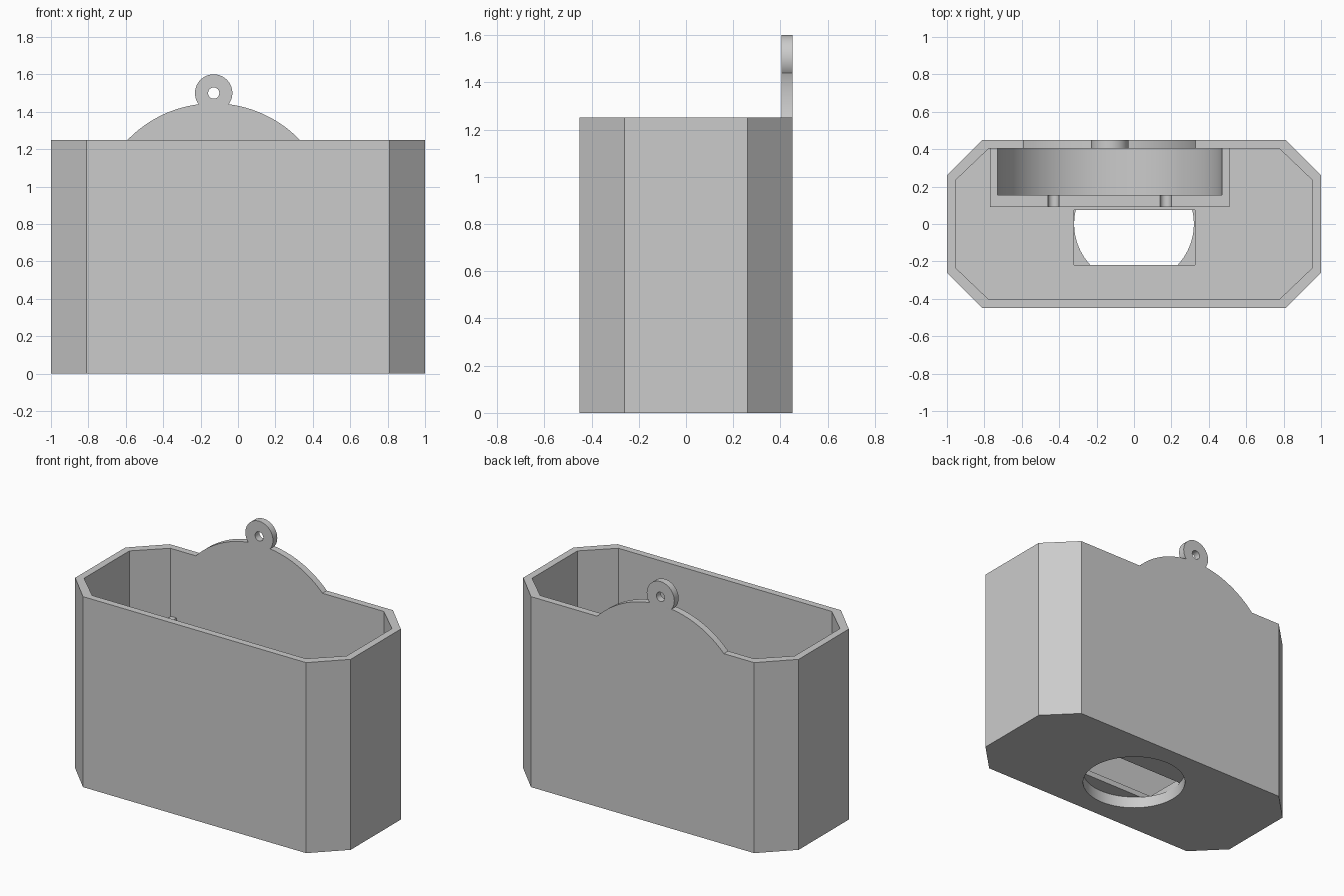
import bpy, bmesh
from math import cos, sin, pi, asin

if "Cube" in bpy.data.objects:
    bpy.data.objects.remove(bpy.data.objects["Cube"])

GREY = (0.6, 0.6, 0.6, 1)
mat = bpy.data.materials.new("plain grey")
mat.use_nodes = True
mat.diffuse_color = GREY
mat.node_tree.nodes["Principled BSDF"].inputs["Base Color"].default_value = GREY

CX, CZ = -0.13, 0.805        # axis of the round pocket and its back disc
TOP, FLOOR, LEDGE = 1.25, 0.115, 0.075
BACK, INNER_BACK = 0.45, 0.405


def prism(name, outline, low, high, axis="z"):
    """Extrude a flat outline along z (x, y points) or along y (x, z points)."""
    bm = bmesh.new()
    place = (lambda a, b, d: (a, b, d)) if axis == "z" else (lambda a, b, d: (a, d, b))
    rings = [[bm.verts.new(place(a, b, d)) for a, b in outline] for d in (low, high)]
    n = len(outline)
    for ring in rings:
        bm.faces.new(ring)
    for i in range(n):
        j = (i + 1) % n
        bm.faces.new((rings[0][i], rings[0][j], rings[1][j], rings[1][i]))
    bmesh.ops.recalc_face_normals(bm, faces=bm.faces)
    mesh = bpy.data.meshes.new(name)
    bm.to_mesh(mesh)
    bm.free()
    mesh.materials.append(mat)
    obj = bpy.data.objects.new(name, mesh)
    bpy.context.collection.objects.link(obj)
    return obj


def rect(x0, x1, y0, y1):
    return [(x0, y0), (x1, y0), (x1, y1), (x0, y1)]


def arc(cx, cy, r, start=0, end=2 * pi, n=96):
    full = end - start > 6.28
    steps = n if full else n - 1
    return [(cx + r * cos(start + (end - start) * i / steps),
             cy + r * sin(start + (end - start) * i / steps)) for i in range(n)]


def octagon(x, y, flat_x, flat_y):
    quarter = [(x, flat_y), (flat_x, y)]
    half = quarter + [(-a, b) for a, b in reversed(quarter)]
    return half + [(-a, -b) for a, b in half]


def combine(target, tool, operation):
    mod = target.modifiers.new(operation, "BOOLEAN")
    mod.operation, mod.solver, mod.object = operation, "EXACT", tool
    bpy.context.view_layer.objects.active = target
    bpy.ops.object.modifier_apply(modifier=mod.name)
    bpy.data.objects.remove(tool)


# Open box with cut corners
box = prism("box", octagon(1, BACK, 0.81, 0.26), 0, TOP)
combine(box, prism("hollow", octagon(0.953, INNER_BACK, 0.775, 0.235), FLOOR, 2), "DIFFERENCE")

# Round opening below, rectangular opening above it
combine(box, prism("round_opening", arc(0, 0, 0.32), -0.1, LEDGE + 0.003), "DIFFERENCE")
combine(box, prism("square_opening", rect(-0.32, 0.325, -0.22, 0.075), LEDGE, 0.3), "DIFFERENCE")

# Arched hanger with an eyelet on the back wall
R = 0.64
a0 = asin((TOP - 0.05 - CZ) / R)
combine(box, prism("arch", arc(CX, CZ, R, a0, pi - a0), INNER_BACK, BACK, "y"), "UNION")
combine(box, prism("eyelet", arc(CX, 1.5, 0.1, n=64), INNER_BACK, BACK, "y"), "UNION")
combine(box, prism("eyelet_hole", arc(CX, 1.5, 0.03, n=32), 0.3, 0.6, "y"), "DIFFERENCE")

# Half-round pocket block inside the back wall
pocket = prism("round_pocket", rect(CX - R, CX + R, 0.09, INNER_BACK), 0.1, CZ)
combine(pocket, prism("pocket_hollow", arc(CX, CZ, 0.6, n=128), 0.155, 0.6, "y"), "DIFFERENCE")
for side in (-1, 1):
    notch = prism("notch", arc(CX + side * 0.3, CZ, 0.03, n=32), 0, 0.2, "y")
    combine(pocket, notch, "DIFFERENCE")

# Smooth the curves, keep the edges crisp
for obj in (box, pocket):
    bpy.ops.object.select_all(action="DESELECT")
    obj.select_set(True)
    bpy.context.view_layer.objects.active = obj
    bpy.ops.object.shade_smooth_by_angle(angle=pi / 6)
